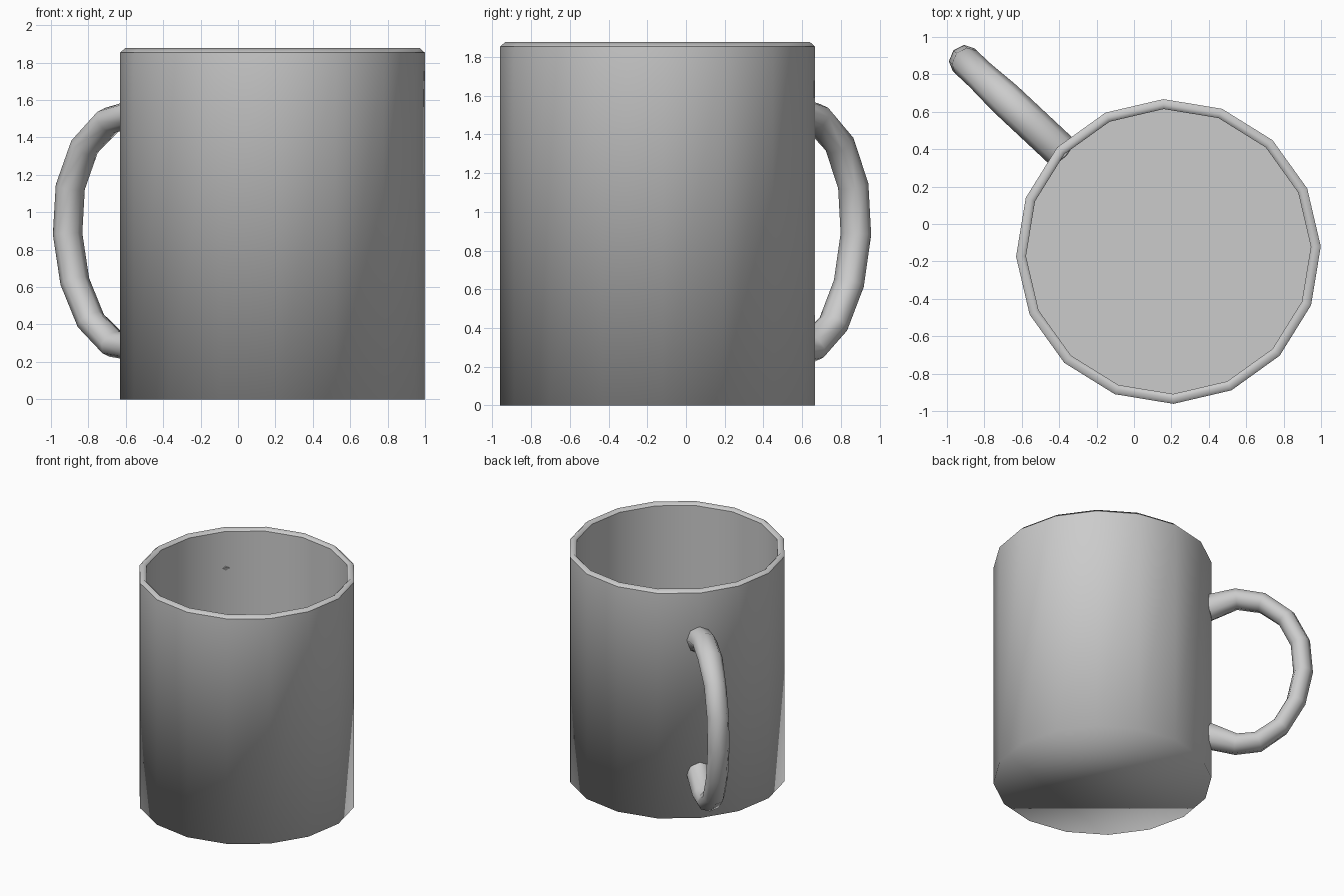
import bpy
import bmesh
from math import sin, cos, pi, radians
from mathutils import Vector

if "Cube" in bpy.data.objects:
    bpy.data.objects.remove(bpy.data.objects["Cube"])

CENTRE = Vector((0.184, -0.147, 0))
TURN = radians(1.9)
SIDES = 16

grey = bpy.data.materials.new("plain_grey")
grey.use_nodes = True
colour = (0.6, 0.6, 0.6, 1)
grey.diffuse_color = colour
grey.node_tree.nodes["Principled BSDF"].inputs["Base Color"].default_value = colour


def add_object(name, bm):
    bmesh.ops.recalc_face_normals(bm, faces=bm.faces)
    for face in bm.faces:
        face.smooth = True
    mesh = bpy.data.meshes.new(name)
    bm.to_mesh(mesh)
    bm.free()
    mesh.materials.append(grey)
    obj = bpy.data.objects.new(name, mesh)
    bpy.context.collection.objects.link(obj)
    return obj


def skin(rings):
    """Join equal rings of points into a closed surface with capped ends."""
    bm = bmesh.new()
    loops = [[bm.verts.new(p) for p in ring] for ring in rings]
    for a, b in zip(loops, loops[1:]):
        n = len(a)
        for i in range(n):
            j = (i + 1) % n
            bm.faces.new((a[i], a[j], b[j], b[i]))
    bm.faces.new(loops[0])
    bm.faces.new(loops[-1])
    return bm, loops


def sharpen(bm, loop):
    for i, vert in enumerate(loop):
        bm.edges.get((vert, loop[i - 1])).smooth = False


# Mug body: outer wall, ridged rim, inner wall and floor
profile = [(0.815, 0), (0.815, 1.853), (0.787, 1.878), (0.762, 1.853), (0.762, 0.06)]
rings = []
for r, z in profile:
    angles = [TURN + 2 * pi * i / SIDES for i in range(SIDES)]
    rings.append([CENTRE + Vector((r * cos(a), r * sin(a), z)) for a in angles])
body, loops = skin(rings)
for k in (1, 3, 4):
    sharpen(body, loops[k])
add_object("mug_body", body)

# Handle: oval tube along a bent path, flared where it meets the wall
out = Vector((cos(TURN + 0.75 * pi), sin(TURN + 0.75 * pi), 0))
across = Vector((-out.y, out.x, 0))
path = [(0.785, 1.46, 0.11), (1.0, 1.53, 0.078), (1.197, 1.49, 0.074),
        (1.376, 1.35, 0.074), (1.48, 1.135, 0.074), (1.5, 0.885, 0.074),
        (1.447, 0.63, 0.074), (1.33, 0.42, 0.074), (1.163, 0.295, 0.074),
        (1.0, 0.28, 0.078), (0.785, 0.36, 0.11)]
points = [CENTRE + out * r + Vector((0, 0, z)) for r, z, _ in path]
rings = []
for k, p in enumerate(points):
    before, after = points[max(k - 1, 0)], points[min(k + 1, len(points) - 1)]
    side = across.cross((after - before).normalized())
    thick = path[k][2]
    wide = 0.084 if 2 < k < 8 else 0.094
    rings.append([p + side * thick * cos(2 * pi * i / 8) + across * wide * sin(2 * pi * i / 8)
                  for i in range(8)])
handle, loops = skin(rings)
for loop in (loops[0], loops[-1]):
    sharpen(handle, loop)
add_object("handle", handle)
